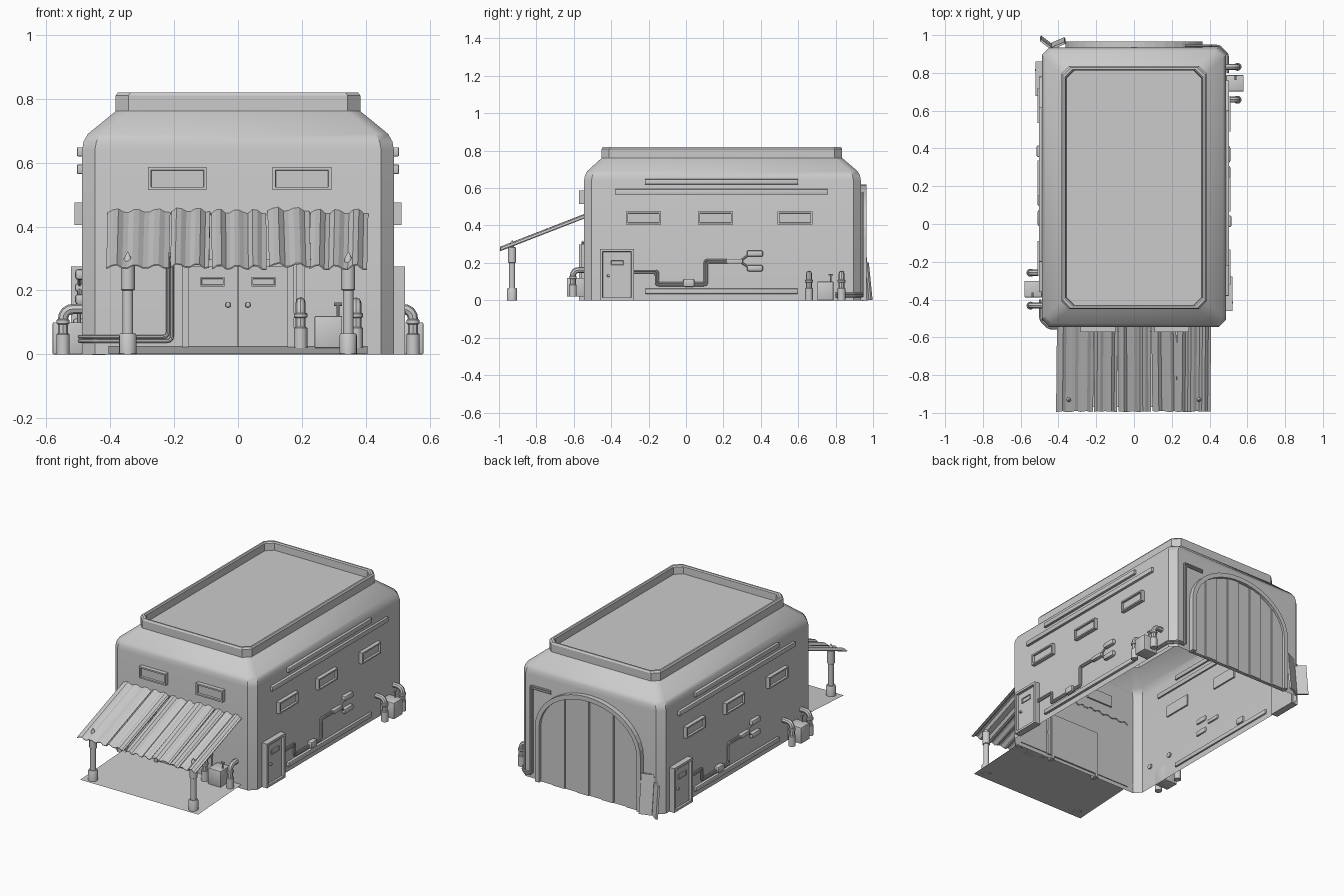
import bpy, bmesh, math, random
from mathutils import Matrix, Vector

if "Cube" in bpy.data.objects:
    bpy.data.objects.remove(bpy.data.objects["Cube"])

random.seed(4)
XH, YF, YB = 0.488, -0.545, 0.935


def frame(origin, u, w):
    """Wall space: u along the wall, v up, w outward."""
    m = Matrix((u, (0, 0, 1), w)).transposed().to_4x4()
    m.translation = origin
    return m


RIGHT = frame((XH, 0, 0), (0, 1, 0), (1, 0, 0))
LEFT = frame((-XH, 0.4, 0), (0, -1, 0), (-1, 0, 0))
FRONT = frame((0, YF, 0), (1, 0, 0), (0, -1, 0))
BACK = frame((0, YB, 0), (-1, 0, 0), (0, 1, 0))
WORLD = Matrix.Identity(4)


def finish(name, bm, m=WORLD, smooth=True):
    bmesh.ops.recalc_face_normals(bm, faces=bm.faces)
    bm.transform(m)
    me = bpy.data.meshes.new(name)
    bm.to_mesh(me)
    bm.free()
    if smooth:
        me.shade_smooth()
        me.set_sharp_from_angle(angle=math.radians(32))
    ob = bpy.data.objects.new(name, me)
    bpy.context.collection.objects.link(ob)
    return ob


def box(name, m, u0, u1, v0, v1, w0, w1, bevel=0.0, border=0.0, depth=0.0):
    """Box; with a border, its outer face is inset and sunk."""
    bm = bmesh.new()
    bmesh.ops.create_cube(bm, size=1)
    for v in bm.verts:
        v.co = Vector(((u0 + u1) / 2 + v.co.x * (u1 - u0), (v0 + v1) / 2 + v.co.y * (v1 - v0),
                       (w0 + w1) / 2 + v.co.z * (w1 - w0)))
    if border:
        top = max(bm.faces, key=lambda f: f.calc_center_median().z)
        bmesh.ops.inset_individual(bm, faces=[top], thickness=border)
        bmesh.ops.inset_individual(bm, faces=[top], thickness=0.002, depth=-depth)
    if bevel:
        bmesh.ops.bevel(bm, geom=bm.edges[:], offset=bevel, segments=2, affect='EDGES', profile=0.5)
    return finish(name, bm, m, smooth=bevel > 0)


def prism(name, m, pts, w0, w1):
    bm = bmesh.new()
    f = bm.faces.new([bm.verts.new((u, v, w0)) for u, v in pts])
    new = bmesh.ops.extrude_face_region(bm, geom=[f])['geom']
    bmesh.ops.translate(bm, verts=[g for g in new if isinstance(g, bmesh.types.BMVert)], vec=(0, 0, w1 - w0))
    bm.faces.new([v for v in f.verts]) if not f.is_valid else None
    return finish(name, bm, m, smooth=False)


def lathe(name, m, u, w, profile, seg=14):
    bm = bmesh.new()
    rings = [[bm.verts.new((u + r * math.cos(2 * math.pi * i / seg), v, w + r * math.sin(2 * math.pi * i / seg)))
              for i in range(seg)] for r, v in profile]
    for a, b in zip(rings, rings[1:]):
        for i in range(seg):
            j = (i + 1) % seg
            bm.faces.new((a[i], a[j], b[j], b[i]))
    bm.faces.new(rings[0])
    bm.faces.new(rings[-1])
    return finish(name, bm, m)


def tube(name, m, pts, r, bend=0.015):
    """Round pipe along a path with rounded corners."""
    pts = [Vector(p) for p in pts]
    path = [pts[0]]
    for a, b, c in zip(pts, pts[1:], pts[2:]):
        p, q = b + (a - b).normalized() * bend, b + (c - b).normalized() * bend
        path += [p * (1 - t) ** 2 + b * 2 * t * (1 - t) + q * t * t for t in (0, .25, .5, .75, 1)]
    path.append(pts[-1])
    cu = bpy.data.curves.new(name, 'CURVE')
    cu.dimensions, cu.bevel_depth, cu.bevel_resolution, cu.use_fill_caps = '3D', r, 2, True
    sp = cu.splines.new('POLY')
    sp.points.add(len(path) - 1)
    for s, p in zip(sp.points, path):
        s.co = (*(m @ p), 1)
    tmp = bpy.data.objects.new(name + "_path", cu)
    bm = bmesh.new()
    bm.from_mesh(tmp.to_mesh())
    bpy.data.objects.remove(tmp)
    return finish(name, bm)


# Main shell with rounded shoulder, parapet and sunken roof (open underneath)
bm = bmesh.new()
rings = []
for inset, z in ((0, 0), (0, .64), (.005, .667), (.018, .69), (.1, .757), (.105, .762), (.105, .81),
                 (.112, .82), (.122, .82), (.128, .813), (.13, .77)):
    x, y0, y1, c = XH - inset, YF + .9 * inset, YB - .95 * inset, .04
    loop = [(x, y0 + c), (x, y1 - c), (x - c, y1), (c - x, y1), (-x, y1 - c), (-x, y0 + c), (c - x, y0), (x - c, y0)]
    rings.append([bm.verts.new((*p, z)) for p in loop])
for a, b in zip(rings, rings[1:]):
    for i in range(8):
        bm.faces.new((a[i], a[(i + 1) % 8], b[(i + 1) % 8], b[i]))
bm.faces.new(rings[-1])
finish("building_shell", bm)


# Pipe unit: cabinet, two elbow pipes and a small valve
def pipe_unit(name, m, c, v):
    box(name + "_cabinet", m, c - .043, c + .043, v, v + .1, 0, .092, .003)
    for s in (-1, 1):
        u = c + s * .087
        tube(name + "_elbow_pipe", m, [(u, v, .06), (u, v + .142, .06), (u, v + .142, -.01)], .016, .035)
        lathe(name + "_foot", m, u, .06, [(.021, v), (.021, v + .062), (.018, v + .066)])
        lathe(name + "_collar", m, u, .06, [(.018, v + .094), (.021, v + .097), (.021, v + .107), (.018, v + .11)])
    tube(name + "_valve_stem", m, [(c + .03, v + .09, .05), (c + .03, v + .135, .05)], .004)
    tube(name + "_valve_handle", m, [(c + .018, v + .137, .05), (c + .042, v + .137, .05)], .005)


# Both long sides: the left is the right turned half way round
for side, m in (("right", RIGHT), ("left", LEFT)):
    for u0, u1 in ((-.32, -.135), (.065, .25), (.49, .675)):
        box(side + "_window", m, u0, u1, .405, .475, -.01, .024, 0, .013, .012)
    for u0, u1, v0, v1 in ((-.22, .6, .62, .648), (-.38, .76, .565, .594), (-.22, .6, .035, .062)):
        box(side + "_wall_rail", m, u0, u1, v0, v1, -.01, .016, .003)
    # Side door
    box(side + "_door_frame", m, -.46, -.278, 0, .275, -.01, .034, 0, .02, .016)
    box(side + "_door_leaf", m, -.437, -.301, .005, .25, 0, .022)
    box(side + "_door_pane", m, -.405, -.33, .185, .216, .01, .028, 0, .006, .004)
    box(side + "_door_knob", m, -.422, -.408, .125, .139, .01, .036, .004)
    # Conduit run with junction box and two capsules
    for d in (0, .011):
        tube(side + "_conduit", m, [(-.285, .157 - d, .01), (-.15 - d, .157 - d, .01), (-.15 - d, .092 - d, .01),
                                    (.1 + d, .092 - d, .01), (.1 + d, .215 - d, .01), (.23, .215 - d, .01)], .006)
    box(side + "_junction_box", m, -.015, .045, .072, .112, -.01, .028, .007)
    box(side + "_splitter", m, .215, .305, .196, .222, -.01, .022, .007)
    for v, s in ((.25, 1), (.172, -1)):
        tube(side + "_branch", m, [(.29, .209, .008), (.315, .209 + s * .02, .008), (.345, v, .008)], .006)
        box(side + "_capsule", m, .325, .412, v - .017, v + .017, -.01, .022, .01)
    pipe_unit(side + "_unit", m, .745, 0)

# Front: windows and double door
for s in (-1, 1):
    c = .005 + s * .195
    box("front_window", FRONT, c - .092, c + .092, .514, .586, -.01, .026, 0, .013, .012)
    box("front_door_leaf", FRONT, min(s * .001, s * .155), max(s * .001, s * .155), .02, .275, -.01, .012)
    box("front_door_pane", FRONT, s * .08 - .038, s * .08 + .038, .213, .242, 0, .02, 0, .006, .005)
    box("front_door_knob", FRONT, s * .031 - .008, s * .031 + .008, .147, .163, 0, .03, .005)
    box("front_door_jamb", FRONT, s * .165 - .01, s * .165 + .01, .0, .295, -.01, .028)
box("front_door_lintel", FRONT, -.175, .175, .275, .298, -.01, .028)
box("front_side_strip", FRONT, .182, .208, .02, .3, -.01, .014)
pipe_unit("front_unit", FRONT, .283, .02)

# Conduits that wrap round two corners
for d in (0, .013):
    tube("front_conduit", WORLD, [(-.16, -.552, .3 + d), (-.207 - d, -.552, .3 + d), (-.207 - d, -.552, .042 + d),
                                  (-.452, -.552, .042 + d), (-.496, -.508, .042 + d), (-.496, -.4, .042 + d)], .006)
    tube("back_conduit", WORLD, [(.27, .943, .562 + d), (.395 + d, .943, .562 + d), (.395 + d, .943, .035 - d),
                                 (.451, .943, .035 - d), (.496, .898, .035 - d), (.496, .8, .035 - d)], .006, .012)


# Big arched gate at the back
def arch(u, half, top, spring=.34):
    return spring + (top - spring) * math.sqrt(max(0, 1 - (u / half) ** 2))


def arch_line(half, top, n=20):
    us = [-half * math.cos(math.pi * i / n) for i in range(n + 1)]
    return [(-half, 0)] + [(u, arch(u, half, top)) for u in us] + [(half, 0)]


prism("gate_arch_frame", BACK, arch_line(.362, .62) + arch_line(.335, .592)[::-1], -.01, .03)
for i in range(8):
    a, b = -.335 + .67 * i / 8 + .002, -.335 + .67 * (i + 1) / 8 - .002
    tops = [(a + (b - a) * t / 5, arch(a + (b - a) * t / 5, .336, .593)) for t in range(6)]
    prism("gate_board", BACK, [(b, 0), (a, 0)] + tops, -.01, .011 + .006 * (i % 2))

# Loose boards leaning at the back corner
for u, w, turn, h in ((.465, .035, -.65, .2), (.4, .034, .4, .245)):
    m = BACK @ Matrix.Translation((u, 0, w)) @ Matrix.Rotation(-.1, 4, 'X') @ Matrix.Rotation(turn, 4, 'Y')
    box("leaning_board", m, -.038, .038, 0, h, -.006, .006)

# Sloping entrance pad
bm = bmesh.new()
bm.faces.new([bm.verts.new(p) for p in ((-.405, -.97, .001), (.405, -.97, .001), (.405, -.54, .025), (-.405, -.54, .025))])
finish("entrance_pad", bm, smooth=False)

# Awning posts
for s in (-1, 1):
    lathe("awning_post", FRONT, s * .345, .385, [(.028, 0), (.028, .058), (.024, .066), (.017, .066), (.017, .2),
                                                (.022, .203), (.022, .282), (.012, .285), (.012, .3), (.001, .322)])

# Corrugated awning in overlapping sheets
edges = [-.41, -.21, -.085, .09, .225, .41]
for a, b in zip(edges, edges[1:]):
    bm = bmesh.new()
    ribs = max(2, round((b - a) / .063))
    lift, tilt = random.uniform(-.003, .005), random.uniform(-.006, .006)
    prev = None
    for k in range(ribs * 4 + 1):
        x = a + .003 + (b - a - .005) * k / (ribs * 4)
        dz = (.006 if k % 4 in (1, 2) else -.004) + lift + random.uniform(-.002, .002)
        pair = [bm.verts.new((x + tilt, -.995 + random.uniform(0, .006), .274 + dz)), bm.verts.new((x, -.54, .449 + dz))]
        if prev:
            bm.faces.new((prev[0], pair[0], pair[1], prev[1]))
        prev = pair
    sheet = finish("awning_sheet", bm, smooth=False)
    mod = sheet.modifiers.new("thickness", 'SOLIDIFY')
    mod.thickness, mod.offset = .004, 0
